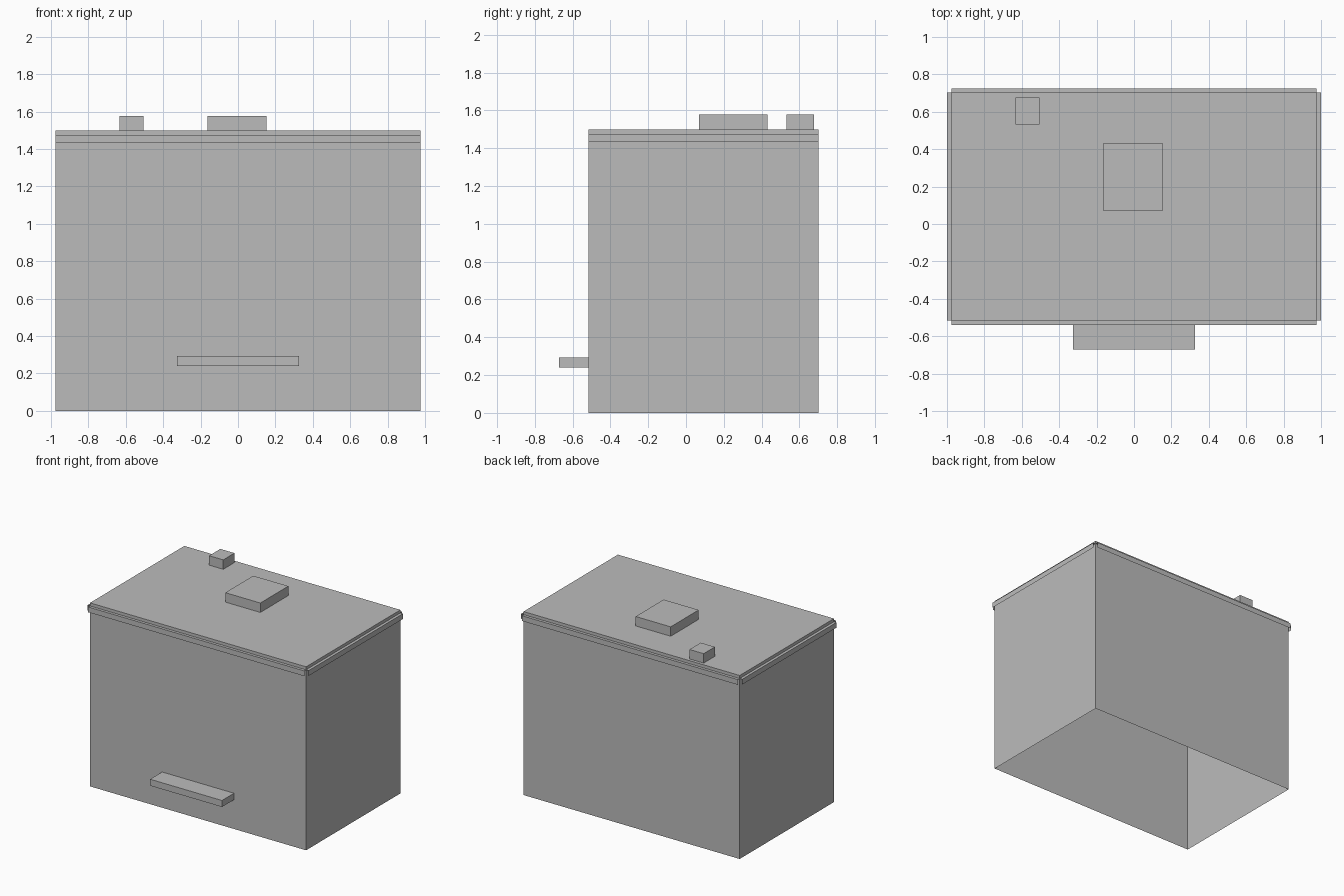
import bpy
import bmesh

cube = bpy.data.objects.get("Cube")
if cube:
    bpy.data.objects.remove(cube, do_unlink=True)

# One plain grey for the whole model
grey = bpy.data.materials.new("plain_grey")
grey.use_nodes = True
colour = (0.5, 0.5, 0.5, 1.0)
grey.diffuse_color = colour
grey.node_tree.nodes["Principled BSDF"].inputs["Base Color"].default_value = colour


def finish(name, bm):
    mesh = bpy.data.meshes.new(name)
    bm.to_mesh(mesh)
    bm.free()
    mesh.materials.append(grey)
    obj = bpy.data.objects.new(name, mesh)
    bpy.context.collection.objects.link(obj)
    return obj


def box(name, low, high, open_bottom=False):
    bm = bmesh.new()
    bmesh.ops.create_cube(bm, size=1)
    for v in bm.verts:
        v.co = [b if c > 0 else a for c, a, b in zip(v.co, low, high)]
    if open_bottom:
        bm.normal_update()
        bottom = [f for f in bm.faces if f.normal.z < -0.5]
        bmesh.ops.delete(bm, geom=bottom, context='FACES')
    return finish(name, bm)


def lip(name, start, end, out):
    """Thin ledge that steps outward from the wall and folds down."""
    bm = bmesh.new()
    profile = [(0, LIP_TOP), (LIP_OUT, LIP_TOP), (LIP_OUT, LIP_BOTTOM)]
    rows = [[bm.verts.new((x + out[0] * d, y + out[1] * d, z)) for d, z in profile]
            for x, y in (start, end)]
    for i in range(2):
        bm.faces.new((rows[0][i], rows[0][i + 1], rows[1][i + 1], rows[1][i]))
    return finish(name, bm)


W, FRONT, BACK, TOP = 0.977, -0.516, 0.702, 1.5
LIP_OUT, LIP_TOP, LIP_BOTTOM = 0.023, 1.475, 1.432

# Hollow case, open underneath
box("case", (-W, FRONT, 0), (W, BACK, TOP), open_bottom=True)

# Folded lips along the four upper edges, listed counter-clockwise
lip("front_lip", (-W, FRONT), (W, FRONT), (0, -1))
lip("left_lip", (W, FRONT), (W, BACK), (1, 0))
lip("back_lip", (W, BACK), (-W, BACK), (0, 1))
lip("right_lip", (-W, BACK), (-W, FRONT), (-1, 0))

# Blocks on the roof and the shelf on the front
box("roof_hatch", (-0.164, 0.07, TOP), (0.153, 0.432, 1.577))
box("roof_vent", (-0.634, 0.532, TOP), (-0.506, 0.677, 1.577))
box("front_shelf", (-0.325, -0.671, 0.239), (0.325, FRONT, 0.292))
